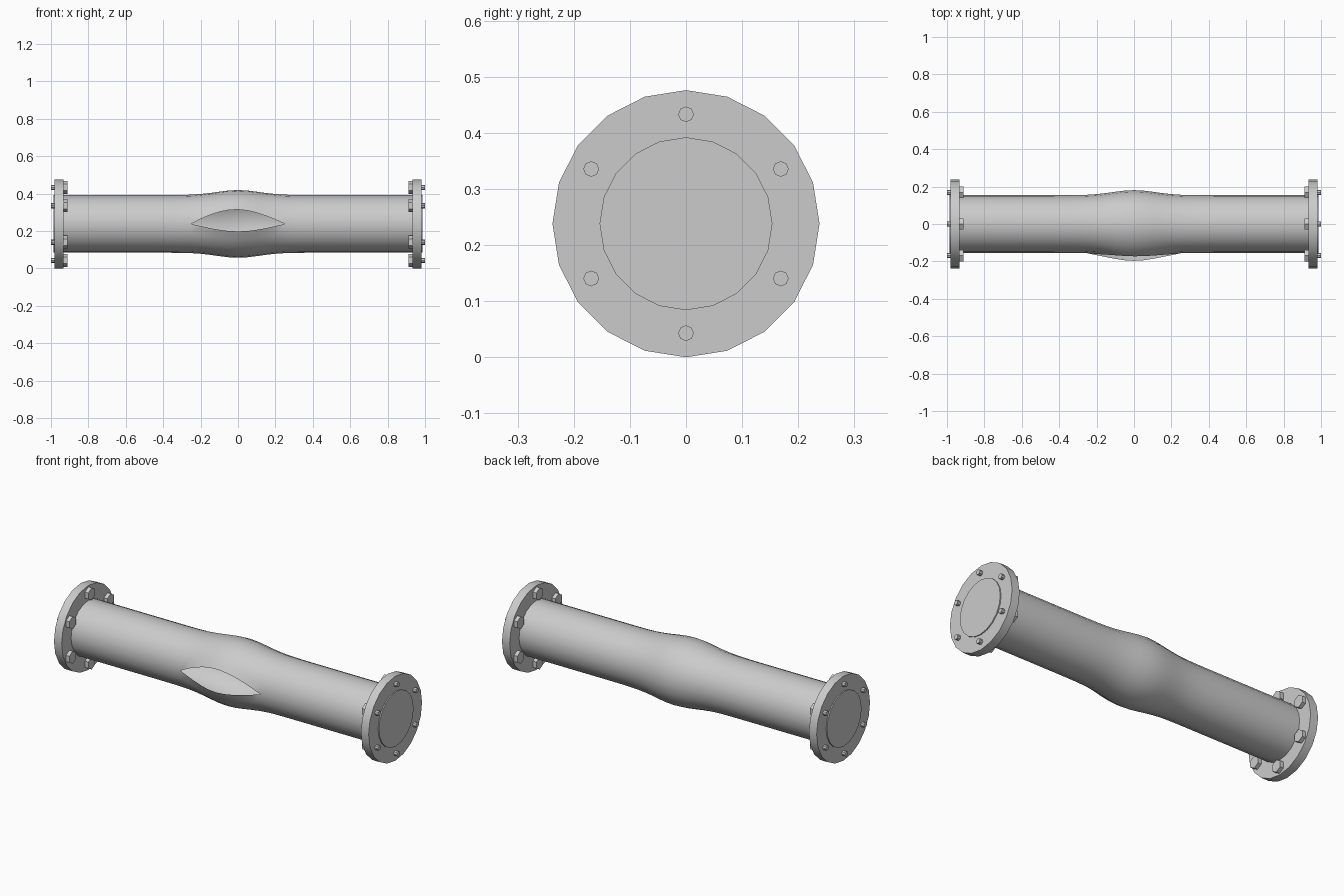
import bpy, bmesh
from math import sin, cos, pi, radians, exp
from mathutils import Matrix

if "Cube" in bpy.data.objects:
    bpy.data.objects.remove(bpy.data.objects["Cube"])

ZC, R, SIDES = 0.238, 0.154, 20


def finish(bm, name):
    bmesh.ops.recalc_face_normals(bm, faces=bm.faces)
    me = bpy.data.meshes.new(name)
    bm.to_mesh(me)
    bm.free()
    ob = bpy.data.objects.new(name, me)
    bpy.context.collection.objects.link(ob)
    bpy.ops.object.select_all(action='DESELECT')
    ob.select_set(True)
    bpy.context.view_layer.objects.active = ob
    bpy.ops.object.shade_smooth_by_angle(angle=radians(35))
    return ob


def disc(bm, x0, x1, r, n, y=0.0, z=ZC):
    # closed cylinder along x with a vertex pointing up
    m = (Matrix.Translation(((x0 + x1) / 2, y, z)) @ Matrix.Rotation(pi / 2, 4, 'Y')
         @ Matrix.Rotation(pi / 2, 4, 'Z'))
    bmesh.ops.create_cone(bm, cap_ends=True, segments=n, radius1=r, radius2=r,
                          depth=abs(x1 - x0), matrix=m)


# Burst pipe: swollen tube with a split along the front seam
END, SPLIT = 0.987, 0.25
xs = [-END, -0.7, -0.45] + [-0.35 + 0.05 * i for i in range(15)] + [0.45, 0.7, END]
bm = bmesh.new()
rings = []
for x in xs:
    x = round(x, 4)
    open_amt = max(0.0, 1 - (x / SPLIT) ** 2)
    rad = R + 0.027 * exp(-(x / 0.16) ** 2)
    up = radians(24) * open_amt * (1 - 0.4 * x)
    low = radians(11.5) * open_amt
    ring = []
    for j in range(SIDES + 1):
        if j == SIDES and open_amt < 1e-6:
            ring.append(ring[0])
            continue
        a = 2 * pi * j / SIDES
        top = max(0.0, 1 - a / (pi / 2))
        bot = max(0.0, 1 - (2 * pi - a) / (pi / 2))
        a += up * top - low * bot
        r = rad + open_amt * (0.008 * top ** 3 + 0.020 * bot ** 3)
        ring.append(bm.verts.new((x, -r * cos(a), ZC + r * sin(a))))
    rings.append(ring)
for p, q in zip(rings, rings[1:]):
    for j in range(SIDES):
        bm.faces.new((p[j], p[j + 1], q[j + 1], q[j]))
for ring in (rings[0], rings[-1]):
    bm.faces.new(ring[:SIDES])
finish(bm, "burst_pipe")

# Flanges and their bolts at both ends
for side, s in (("left", -1), ("right", 1)):
    bm = bmesh.new()
    disc(bm, s * 0.933, s * 0.981, 0.238, SIDES)
    finish(bm, side + "_flange")

    bm = bmesh.new()
    for k in range(6):
        a = pi / 2 + k * pi / 3
        y, z = 0.195 * cos(a), ZC + 0.195 * sin(a)
        disc(bm, s * 0.912, s * 0.934, 0.035, 6, y, z)    # hex head
        disc(bm, s * 0.930, s * 1.0, 0.014, 8, y, z)      # threaded tip
    finish(bm, side + "_bolts")
